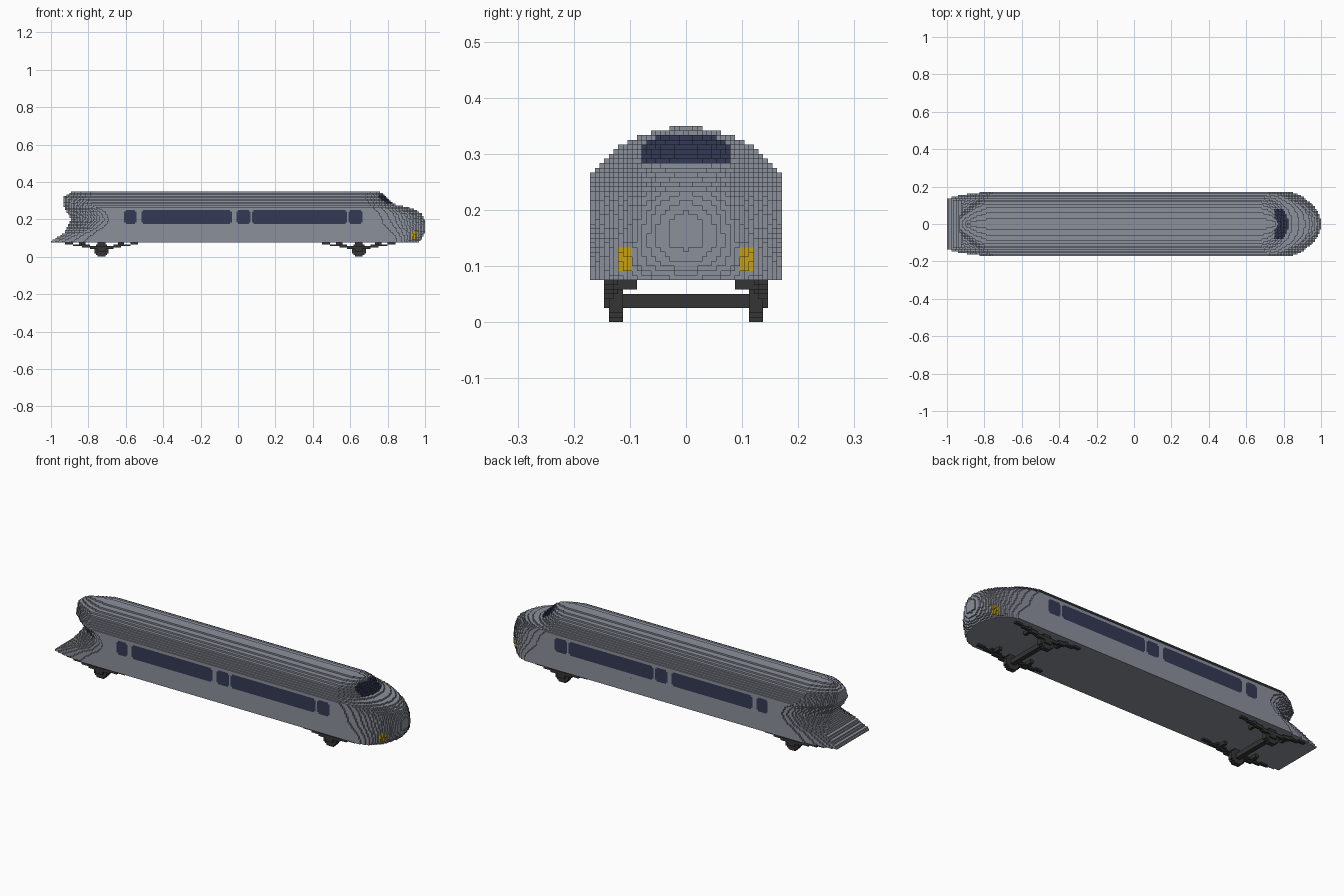
import bpy, bmesh, math

if "Cube" in bpy.data.objects:
    bpy.data.objects.remove(bpy.data.objects["Cube"], do_unlink=True)

V = 1 / 120  # edge of one block


def material(name, rgb):
    m = bpy.data.materials.new(name)
    m.use_nodes = True
    m.diffuse_color = (*rgb, 1)
    b = next(n for n in m.node_tree.nodes if n.type == 'BSDF_PRINCIPLED')
    b.inputs["Base Color"].default_value = (*rgb, 1)
    b.inputs["Roughness"].default_value = 0.8
    return m


GREY = material("body_grey", (0.26, 0.28, 0.33))
NAVY = material("window_navy", (0.035, 0.042, 0.09))
YELLOW = material("headlight_yellow", (0.56, 0.36, 0.006))
BLACK = material("running_gear_black", (0.035, 0.035, 0.035))


def lerp(table, z, col=1):
    """Read a column of a table of rows sorted by their first value."""
    if z <= table[0][0]:
        return table[0][col]
    for a, b in zip(table, table[1:]):
        if z <= b[0]:
            t = (z - a[0]) / (b[0] - a[0])
            return a[col] + t * (b[col] - a[col])
    return table[-1][col]


def block_object(name, cells, mats, paint=lambda c, d: 0):
    """Skin a set of blocks, joining equal neighbouring faces along one axis."""
    bm = bmesh.new()
    verts = {}

    def vert(p):
        if p not in verts:
            verts[p] = bm.verts.new((p[0] * V, (p[1] - 0.5) * V, p[2] * V))
        return verts[p]

    for axis in range(3):
        run = 1 if axis == 0 else 0          # axis along which faces join
        other = 3 - axis - run
        for sign in (-1, 1):
            d = tuple(sign if a == axis else 0 for a in range(3))
            faces = {c: paint(c, d) for c in cells
                     if (c[0] + d[0], c[1] + d[1], c[2] + d[2]) not in cells}

            def step(c, n):
                return tuple(c[a] + (n if a == run else 0) for a in range(3))

            for c, col in faces.items():
                if faces.get(step(c, -1)) == col:
                    continue
                n = 1
                while faces.get(step(c, n)) == col:
                    n += 1
                corners = []
                for s, t in ((0, 0), (n, 0), (n, 1), (0, 1)):
                    p = list(c)
                    p[axis] += sign > 0
                    p[run] += s
                    p[other] += t
                    corners.append(vert(tuple(p)))
                # keep the winding outward
                if ((run - axis) % 3 == 1) != (sign > 0):
                    corners.reverse()
                bm.faces.new(corners).material_index = col
    me = bpy.data.meshes.new(name)
    bm.to_mesh(me)
    bm.free()
    for m in mats:
        me.materials.append(m)
    ob = bpy.data.objects.new(name, me)
    bpy.context.collection.objects.link(ob)
    return ob


# Body: half width of each roof layer above the straight sides
ROOF = [0.163, 0.155, 0.146, 0.139, 0.13, 0.12, 0.107, 0.089, 0.066, 0.032]
# Nose: height, tip x
TIP = [(0.08, 0.965), (0.1, 0.985), (0.14, 1.0), (0.175, 1.0), (0.2, 0.995),
       (0.23, 0.98), (0.255, 0.94), (0.27, 0.89), (0.28, 0.84), (0.29, 0.82),
       (0.335, 0.775), (0.35, 0.755)]
# Nose: height, x where the rounding begins
SHOULDER = [(0.08, 0.82), (0.12, 0.79), (0.17, 0.72), (0.27, 0.67), (0.35, 0.62)]
# Tail: height, end x, x where the taper begins, width fraction at the end
TAIL = [(0.08, -1.0, -0.75, 0.8), (0.13, -0.925, -0.72, 0.72),
        (0.16, -0.91, -0.68, 0.45), (0.2, -0.89, -0.66, 0.2),
        (0.24, -0.915, -0.68, 0.25), (0.27, -0.93, -0.75, 0.3),
        (0.32, -0.935, -0.78, 0.25), (0.35, -0.88, -0.7, 0.15)]


def half_width(x, k):
    z = (k + 0.5) * V
    w = 0.171 if k < 32 else ROOF[k - 32]
    tip, shoulder = lerp(TIP, z), lerp(SHOULDER, z)
    end, start, frac = (lerp(TAIL, z, i) for i in (1, 2, 3))
    if x > tip or x < end:
        return -1
    if x > shoulder:
        w *= math.sqrt(1 - ((x - shoulder) / (tip - shoulder)) ** 2)
    if x < start:
        w *= 1 - (1 - frac) * ((start - x) / (start - end)) ** 1.7
    return w


body = set()
for k in range(9, 42):
    for i in range(-120, 120):
        w = half_width((i + 0.5) * V, k)
        body.update((i, j, k) for j in range(-20, 21) if abs(j) * V <= w)

WINDOWS = [(-0.61, -0.54), (-0.52, -0.03), (-0.005, 0.065), (0.075, 0.58), (0.59, 0.665)]


def paint_body(c, d):
    i, j, k = c
    x, y = (i + 0.5) * V, abs(j) * V
    # side windows with clipped corners
    if d[1] and 21 <= k <= 29:
        inset = V if k in (21, 29) else 0
        if any(a + inset < x < b - inset for a, b in WINDOWS):
            return 1
    # windscreen, narrower at the top
    if 34 <= k <= 39 and x > 0.75 and y < 0.082 - 0.002 * (k - 34):
        return 1
    # headlights
    if 11 <= k <= 15 and x > 0.88 and 12 <= abs(j) <= 14 and not d[2]:
        return 2
    return 0


block_object("body", body, [GREY, NAVY, YELLOW], paint_body)

# Running gear, one set at each end
for label, cx in (("rear", -88), ("front", 77)):
    wheels = {(cx + a, s * j, k) for a in range(-5, 6) for k in range(9)
              for j in (14, 15, 16) for s in (-1, 1)
              if a * a + (k - 4) ** 2 <= 21}
    block_object(label + "_wheels", wheels, [BLACK])

    axle = {(cx + a, j, k) for a in (-1, 0, 1) for j in range(-13, 14) for k in (3, 4, 5)}
    block_object(label + "_axle", axle, [BLACK])

    # Curved leaf springs, with axle boxes and inner shackles
    springs = set()
    for s in (-1, 1):
        for a in range(-23, 24):
            k = min(8, 5 + int(4 * (abs(a) / 23) ** 1.2))
            springs.update((cx + a, s * j, k) for j in (16, 17))
            if abs(a) <= 14:
                springs.update((cx + a, s * j, min(8, k + 1)) for j in (15, 16, 17))
        springs.update((cx + a, s * 17, k) for a in range(-2, 3) for k in range(3, 7))
        springs.update((cx + a, s * j, k) for a in (-12, -11, 11, 12)
                       for j in range(11, 17) for k in (7, 8))
    block_object(label + "_springs", springs, [BLACK])
